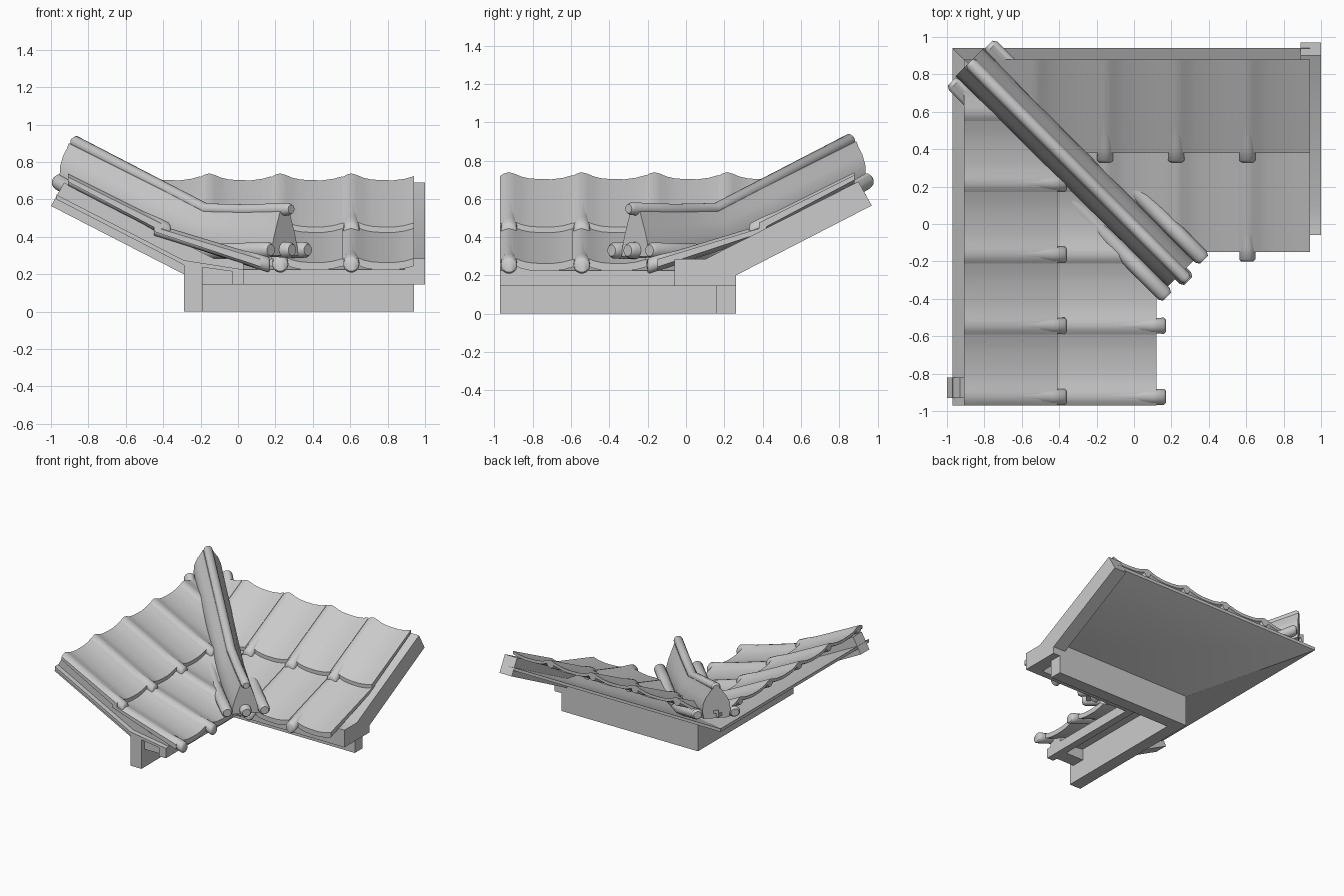
import bpy, bmesh, math

if "Cube" in bpy.data.objects:
    bpy.data.objects.remove(bpy.data.objects["Cube"])

C = -0.015          # mitre line: x + y = 2C
R2 = math.sqrt(2)


def north(u, v, z):
    return (u, v, z)


def west(u, v, z):
    return (-v + 2 * C, u, z)


def ridge(t, s, z):
    return (t + s / R2, -t + C + s / R2, z)


def loft(name, rings, clip=0, angle=35):
    """Skin closed rings, cap the ends, optionally trim at the mitre."""
    bm = bmesh.new()
    vs = [[bm.verts.new(p) for p in r] for r in rings]
    n = len(rings[0])
    for a, b in zip(vs, vs[1:]):
        for i in range(n):
            j = (i + 1) % n
            bm.faces.new((a[i], a[j], b[j], b[i]))
    bm.faces.new(vs[0])
    bm.faces.new(vs[-1])
    if clip:
        geom = bm.verts[:] + bm.edges[:] + bm.faces[:]
        bmesh.ops.bisect_plane(bm, geom=geom, plane_co=(C, C, 0),
                               plane_no=(clip, clip, 0), clear_inner=True)
        rim = [e for e in bm.edges if e.is_boundary]
        if rim:
            bmesh.ops.holes_fill(bm, edges=rim, sides=0)
    if not bm.faces:
        bm.free()
        return
    bmesh.ops.recalc_face_normals(bm, faces=bm.faces[:])
    me = bpy.data.meshes.new(name)
    bm.to_mesh(me)
    bm.free()
    for p in me.polygons:
        p.use_smooth = True
    me.set_sharp_from_angle(angle=math.radians(angle))
    ob = bpy.data.objects.new(name, me)
    bpy.context.collection.objects.link(ob)


def tube(name, frame, path, clip=0, sides=14):
    """Tube along path of (along, across, z, radius); rings stay upright."""
    rings = []
    for a, s, z, r in path:
        ring = []
        for i in range(sides):
            w = 2 * math.pi * i / sides
            ring.append(frame(a, s + r * math.cos(w), z + r * math.sin(w)))
        rings.append(ring)
    loft(name, rings, clip, 50)


def extrude(name, frame, profile, u0, u1, clip=0):
    loft(name, [[frame(u, v, z) for v, z in profile] for u in (u0, u1)], clip)


# pan cross-section: low roll on one side, shallow dish, rising edge
PAN = [(0, .018), (.02, .03), (.045, .037), (.075, .029), (.11, .014), (.15, .005),
       (.20, .001), (.27, 0), (.33, .008), (.38, .022)]


def tile(name, frame, u0, v0, z0, v1, z1, clip):
    rings = []
    for k in range(5):
        f = k / 4
        v, z = v0 + (v1 - v0) * f, z0 + (z1 - z0) * f
        thick = .04 - .015 * f
        top = [frame(u0 + u, v, z + h) for u, h in PAN]
        low = [frame(u0 + u, v, z + h - thick) for u, h in reversed(PAN)]
        rings.append(top + low)
    loft(name, rings, clip, 50)
    # rounded lower end of the roll, fading into the tile further up
    slope = (z1 - z0) / (v1 - v0)
    sta = [(v0 - .05, .033), (v0 - .04, .043), (v0 + .02, .042), (v0 + .1, .035), (v1, .03)]
    tube(name + "_roll", lambda v, u, z: frame(u, v, z),
         [(v, u0 + .046, z0 + slope * (v - v0) + .002, r) for v, r in sta], clip)


# thin sloping deck sheet, eave beam below it, and the thick gable edge board
DECK = [(.94, .6), (.26, .25), (.0, .215), (.0, .145), (-.06, .145), (-.06, .225),
        (.26, .275), (.94, .625)]
BARGE = [(.97, .565), (.26, .2), (.26, .145), (-.06, .145), (-.06, .285), (.1, .285), (.90, .69)]

# both roof wings: deck, gable edge board and two rows of tiles
for label, frame, clip, starts, deck, barge in (
        ("north", north, 1, [-.96 + .38 * i for i in range(5)], (-1, .94), (.89, 1)),
        ("west", west, -1, [-.97 + .38 * i for i in range(5)], (-.97, 1), (-.93, -.82))):
    extrude(label + "_deck", frame, DECK, *deck, clip)
    extrude(label + "_edge_board", frame, BARGE, *barge)
    for i, u in enumerate(starts):
        tile(f"{label}_upper_tile_{i}", frame, u, .38, .452, .88, .702, clip)
        tile(f"{label}_lower_tile_{i}", frame, u, -.15, .262, .42, .435, clip)

# supporting walls
WALL = [(.16, 0), (.26, 0), (.26, .255), (.16, .24)]
extrude("north_wall", north, WALL, -.29, .94)
extrude("west_wall", west, WALL, -.97, .26)

# diagonal ridge body: bulging sides at the back, flared foot at the front
BACK = [(.095, 0), (.105, .25), (.1, .5), (.078, .72), (.05, .88), (.035, 1)]
FOOT = [(.1, 0), (.095, .2), (.08, .45), (.06, .7), (.045, .88), (.035, 1)]
body = []
for t, z0, z1, f in ((-.88, .66, .90, 0), (-.38, .40, .65, .2), (-.16, .33, .535, .4),
                     (.05, .31, .53, .7), (.25, .30, .535, 1)):
    half = [(a + (c - a) * f, b + (d - b) * f) for (a, b), (c, d) in zip(BACK, FOOT)]
    sec = half + [(-s, h) for s, h in reversed(half)]
    body.append([ridge(t, s, z0 + (z1 - z0) * h) for s, h in sec])
loft("ridge_body", body)


def ridge_tube(name, s, r, pts):
    (ta, za), (tb, zb) = pts[0], pts[-1]
    path = [(ta - .015, s, za, r * .7)] + [(t, s, z, r) for t, z in pts]
    tube(name, ridge, path + [(tb + .015, s, zb, r * .7)])


# ridge cap, side rolls and centre roll, each with rounded ends
ridge_tube("ridge_cap", 0, .034, [(-.865, .905), (-.17, .545), (.05, .54), (.27, .548)])
for side in (-1, 1):
    ridge_tube("ridge_side_roll", .14 * side, .043,
               [(-.86, .69), (-.38, .415), (-.1, .32), (.1, .325), (.26, .33)])
ridge_tube("ridge_centre_roll", 0, .043, [(-.3, .40), (0, .345), (.275, .33)])
